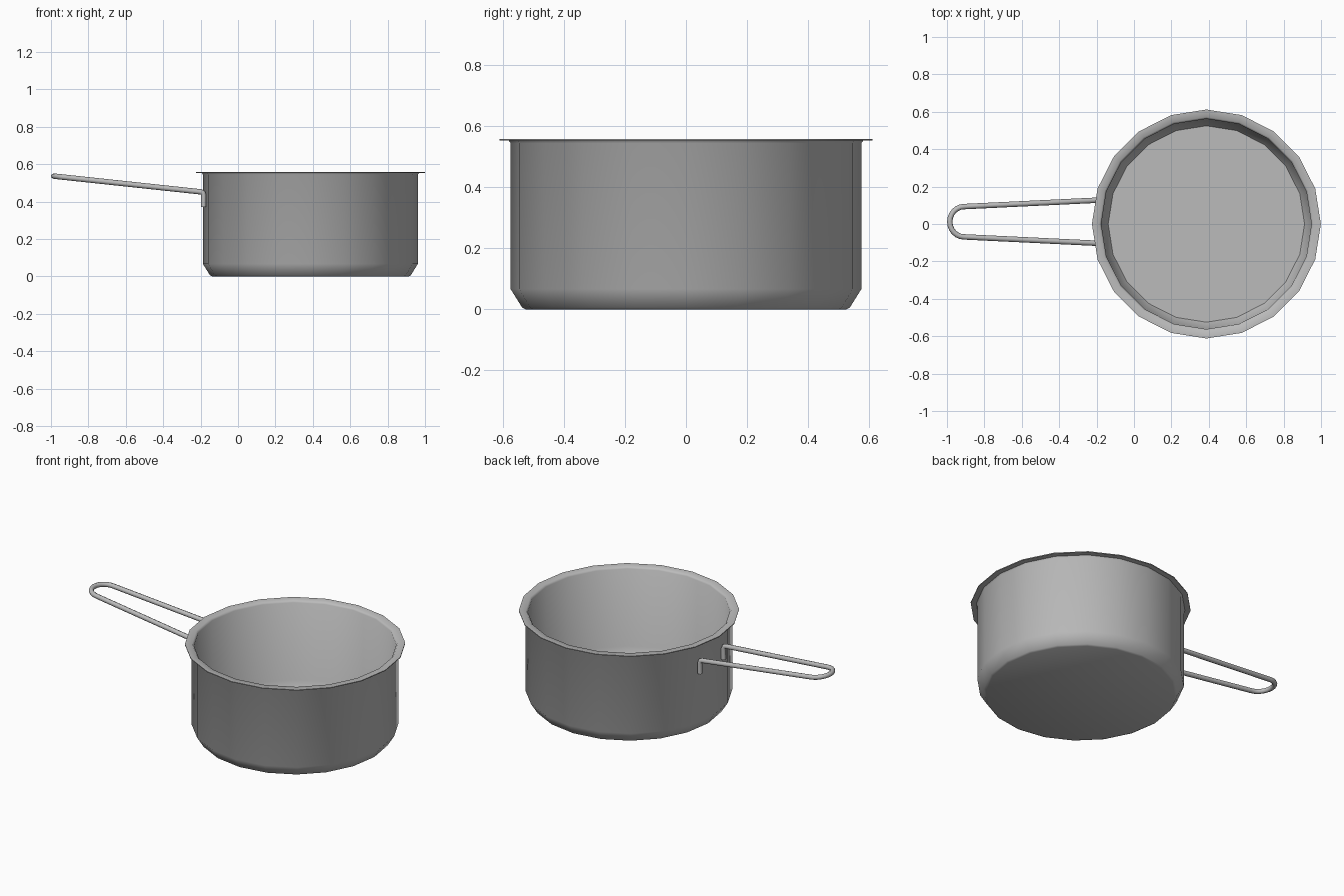
import bpy, bmesh, math

cube = bpy.data.objects.get("Cube")
if cube:
    bpy.data.objects.remove(cube, do_unlink=True)

SIDES = 20
CENTRE_X = 0.387
HANDLE_Y = 0.012
WIRE = 0.0145

steel = bpy.data.materials.new("brushed steel")
steel.use_nodes = True
steel.diffuse_color = (0.5, 0.5, 0.5, 1)
steel.node_tree.nodes["Principled BSDF"].inputs["Base Color"].default_value = (0.5, 0.5, 0.5, 1)


def finish(obj, angle):
    bpy.ops.object.select_all(action="DESELECT")
    obj.select_set(True)
    bpy.context.view_layer.objects.active = obj
    if obj.type == "CURVE":
        bpy.ops.object.convert(target="MESH")
    bpy.ops.object.shade_smooth_by_angle(angle=math.radians(angle))


# Pan body: outer wall, flared rim and inner wall from one lathed profile
profile = [(0.525, 0.0), (0.537, 0.006), (0.575, 0.067), (0.575, 0.545),
           (0.581, 0.553), (0.612, 0.554), (0.612, 0.559), (0.572, 0.559),
           (0.562, 0.548), (0.560, 0.075), (0.525, 0.018)]
bm = bmesh.new()
rings = []
for r, z in profile:
    rings.append([bm.verts.new((r * math.cos(math.tau * i / SIDES),
                                r * math.sin(math.tau * i / SIDES), z))
                  for i in range(SIDES)])
for low, high in zip(rings, rings[1:]):
    for i in range(SIDES):
        j = (i + 1) % SIDES
        bm.faces.new((low[i], low[j], high[j], high[i]))
bm.faces.new(rings[0][::-1])
bm.faces.new(rings[-1])
bmesh.ops.recalc_face_normals(bm, faces=bm.faces)
mesh = bpy.data.meshes.new("pan_body")
bm.to_mesh(mesh)
bm.free()
body = bpy.data.objects.new("pan_body", mesh)
body.location.x = CENTRE_X
mesh.materials.append(steel)
bpy.context.collection.objects.link(body)
finish(body, 50)


# Wire handle: one bent rod, mirrored about its own middle line
def slope(x):
    return 0.452 + (-0.2 - x) * 0.107


leg = [(-0.184, 0.115, 0.37), (-0.184, 0.115, 0.435),
       (-0.188, 0.115, 0.447), (-0.2, 0.115, slope(-0.2))]
for k in range(6):
    a = math.radians(90 * k / 6)
    x = -0.908 - 0.077 * math.sin(a)
    leg.append((x, 0.081 * math.cos(a), slope(x)))
path = leg + [(-0.985, 0, slope(-0.985))] + [(x, -y, z) for x, y, z in reversed(leg)]

curve = bpy.data.curves.new("wire_handle", "CURVE")
curve.dimensions = "3D"
curve.bevel_depth = WIRE
curve.bevel_resolution = 2
curve.use_fill_caps = True
spline = curve.splines.new("POLY")
spline.points.add(len(path) - 1)
for point, co in zip(spline.points, path):
    point.co = (*co, 1)
curve.materials.append(steel)
handle = bpy.data.objects.new("wire_handle", curve)
handle.location.y = HANDLE_Y
bpy.context.collection.objects.link(handle)
finish(handle, 60)
